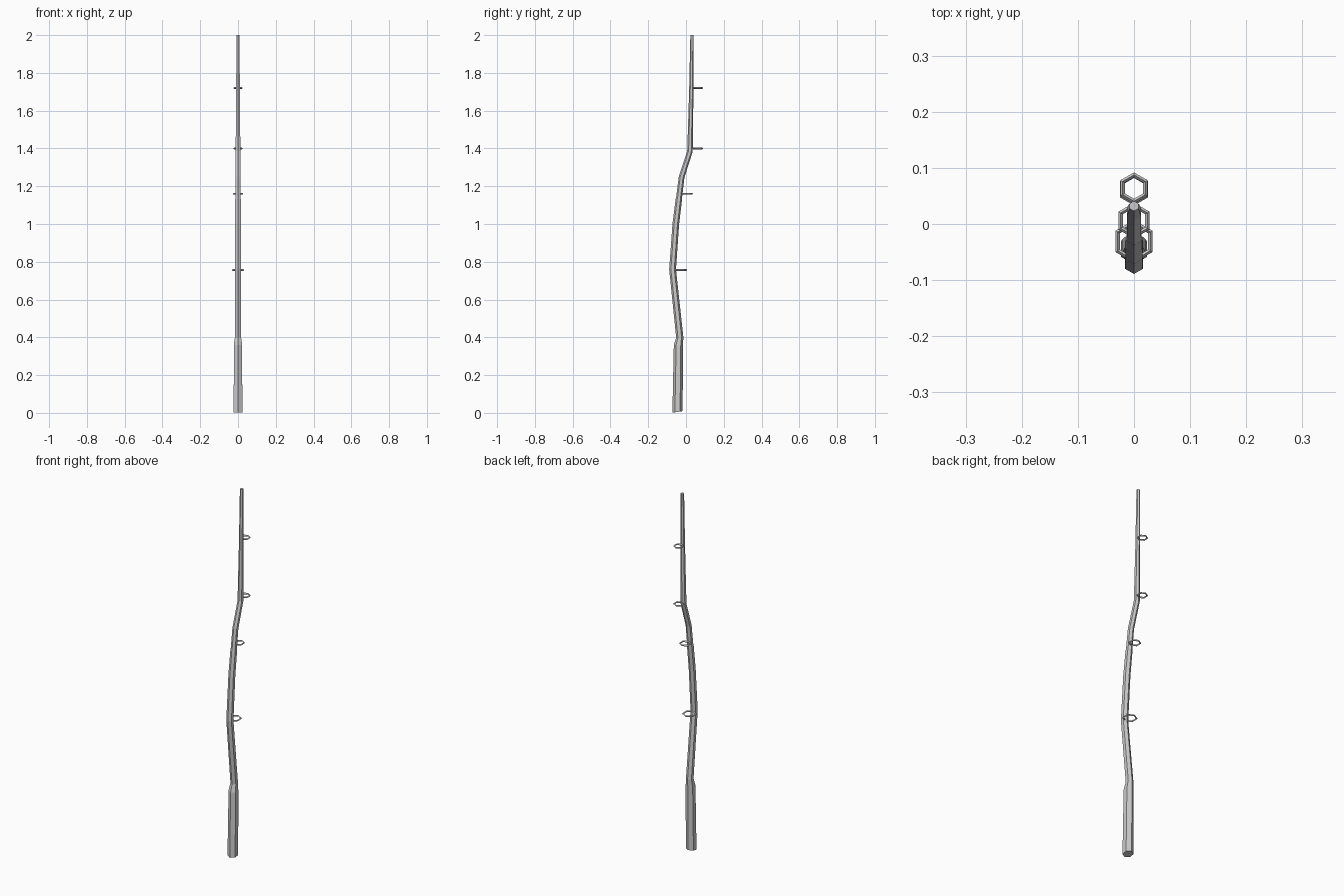
import bpy, bmesh, math
from mathutils import Vector

if "Cube" in bpy.data.objects:
    bpy.data.objects.remove(bpy.data.objects["Cube"])


def finish(bm, name):
    bmesh.ops.recalc_face_normals(bm, faces=bm.faces)
    mesh = bpy.data.meshes.new(name)
    bm.to_mesh(mesh)
    bm.free()
    ob = bpy.data.objects.new(name, mesh)
    bpy.context.collection.objects.link(ob)
    return ob


def hex_loft(name, path):
    """Capped six-sided tube through (y, z, radius, tilt) stations in the YZ plane."""
    bm = bmesh.new()
    loops = []
    for y, z, r, slope in path:
        loop = []
        for i in range(6):
            a = math.radians(90 + 60 * i)
            dy = r * math.sin(a)
            loop.append(bm.verts.new((r * math.cos(a), y + dy, z - slope * dy)))
        loops.append(loop)
    for a, b in zip(loops, loops[1:]):
        for i in range(6):
            j = (i + 1) % 6
            bm.faces.new((a[i], a[j], b[j], b[i]))
    bm.faces.new(loops[0])
    bm.faces.new(loops[-1])
    return finish(bm, name)


def line_ring(name, y, z, outer, tube):
    """Flat hexagonal line guide with a four-sided tube."""
    bm = bmesh.new()
    rings = []
    for i in range(6):
        a = math.radians(90 + 60 * i)
        ring = []
        for k in range(4):
            b = math.radians(90 * k)
            r = outer - tube + tube * math.cos(b)
            ring.append(bm.verts.new((r * math.cos(a), y + r * math.sin(a),
                                      z + tube * math.sin(b))))
        rings.append(ring)
    for i in range(6):
        p, q = rings[i], rings[(i + 1) % 6]
        for k in range(4):
            m = (k + 1) % 4
            bm.faces.new((p[k], q[k], q[m], p[m]))
    return finish(bm, name)


# Thick grip stepping into a bent, tapering pole
hex_loft("rod", [
    (-0.045, 0.005, 0.027, -0.15),
    (-0.040, 0.36, 0.0245, -0.05),
    (-0.033, 0.40, 0.019, -0.05),
    (-0.071, 0.76, 0.018, 0.0),
    (-0.054, 1.00, 0.0175, 0.08),
    (-0.038, 1.13, 0.0170, 0.12),
    (-0.036, 1.145, 0.0155, 0.12),
    (-0.023, 1.25, 0.0150, 0.16),
    (0.021, 1.385, 0.0145, 0.15),
    (0.028, 1.70, 0.0115, 0.02),
    (0.032, 2.00, 0.0090, 0.0),
])

# Line guides along the back of the pole
for n, (y, z, r) in enumerate([(-0.031, 0.757, 0.038), (0.006, 1.16, 0.032),
                               (0.062, 1.40, 0.029), (0.064, 1.72, 0.028)]):
    line_ring(f"line_guide_{n + 1}", y, z, r, 0.0045)
